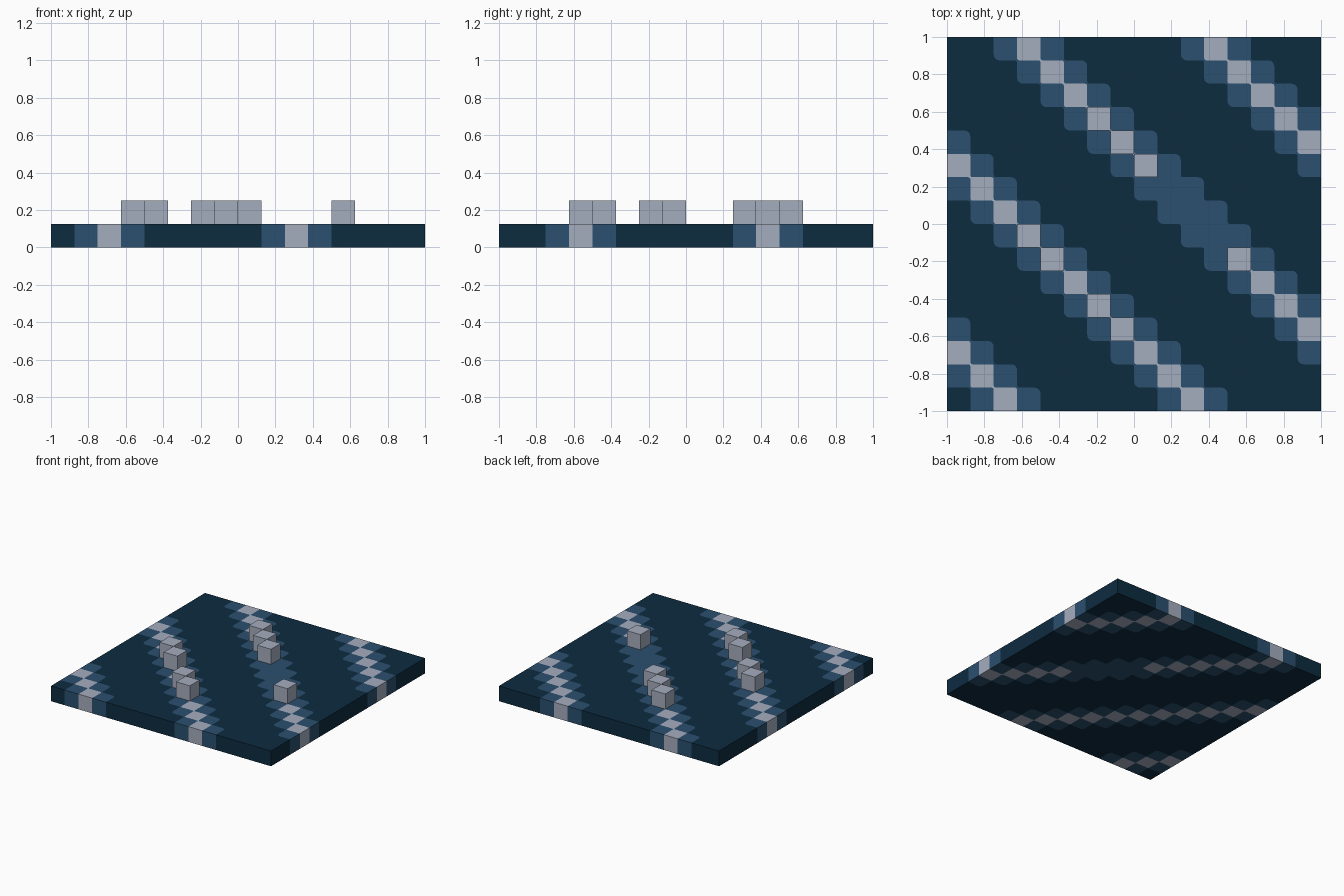
import bpy, bmesh, math

if "Cube" in bpy.data.objects:
    bpy.data.objects.remove(bpy.data.objects["Cube"], do_unlink=True)

N, C, H = 16, 0.125, 0.125          # cells per side, cell size, slab height
DARK, BLUE, PALE = 0, 1, 2


def material(name, rgb):
    m = bpy.data.materials.new(name)
    m.use_nodes = True
    m.diffuse_color = (*rgb, 1)
    bsdf = m.node_tree.nodes["Principled BSDF"]
    bsdf.inputs["Base Color"].default_value = (*rgb, 1)
    bsdf.inputs["Roughness"].default_value = 0.8
    return m


mats = [material("deep navy", (0.004, 0.025, 0.051)),
        material("slate blue", (0.024, 0.080, 0.159)),
        material("pale grey", (0.376, 0.418, 0.515))]


def kind(i, j):
    """Colour of the cell in column i, row j (row 0 at the back)."""
    if not (0 <= i < N and 0 <= j < N):
        return None
    d = (i - j) % 8
    if d == 3:
        gap = i - j == 3 and 6 <= j <= 8     # break in the pale stripe
        return BLUE if gap else PALE
    return BLUE if d in (2, 4) else DARK


def corner_patch(i, j, sx, sy):
    """Colour and radius of a rounded cell corner, or None if it is square."""
    own = kind(i, j)
    a, b = kind(i + sx, j), kind(i, j - sy)
    diag = kind(i + sx, j - sy)
    if a is None or a != b or a == own:
        return None
    if own == BLUE and a == DARK:
        return a, 0.032
    if own == PALE and diag == PALE:
        return None                          # pale squares join here
    return a, 0.012


def finish(name, bm, materials):
    bmesh.ops.remove_doubles(bm, verts=bm.verts, dist=1e-5)
    me = bpy.data.meshes.new(name)
    bm.to_mesh(me)
    bm.free()
    for m in materials:
        me.materials.append(m)
    ob = bpy.data.objects.new(name, me)
    bpy.context.collection.objects.link(ob)
    return ob


# Slab: striped cells on the top and underside, with rounded steps
bm = bmesh.new()


def face(points, mat):
    f = bm.faces.new([bm.verts.new(p) for p in points])
    f.material_index = mat


def both_sides(points, mat):
    face([(x, y, H) for x, y in points], mat)
    face([(x, y, 0) for x, y in reversed(points)], mat)


for j in range(N):
    for i in range(N):
        cx, cy = -1 + C * (i + 0.5), 1 - C * (j + 0.5)
        outline = []
        for k, (sx, sy) in enumerate([(1, 1), (-1, 1), (-1, -1), (1, -1)]):
            px, py = cx + sx * C / 2, cy + sy * C / 2
            patch = corner_patch(i, j, sx, sy)
            if not patch:
                outline.append((px, py))
                continue
            col, r = patch
            ox, oy = px - sx * r, py - sy * r
            arc = [(ox + r * math.cos(t), oy + r * math.sin(t))
                   for t in (math.pi / 2 * (k + s / 4) for s in range(5))]
            outline += arc
            both_sides([(px, py)] + arc[::-1], col)
        both_sides(outline, kind(i, j))

# Slab: side walls, one panel per border cell
for k in range(N):
    a, b = -1 + C * k, -1 + C * (k + 1)
    r = N - 1 - k                            # row whose y runs from a to b
    for p, q, mat in [((a, -1), (b, -1), kind(k, N - 1)),
                      ((b, 1), (a, 1), kind(k, 0)),
                      ((1, a), (1, b), kind(N - 1, r)),
                      ((-1, b), (-1, a), kind(0, r))]:
        face([(*p, 0), (*q, 0), (*q, H), (*p, H)], mat)
finish("striped_slab", bm, mats)

# Raised blocks standing on pale cells
blocks = [(6, 3), (7, 4), (8, 5), (12, 9), (3, 8), (4, 9), (6, 11), (7, 12)]
for n, (i, j) in enumerate(blocks, 1):
    bm = bmesh.new()
    bmesh.ops.create_cube(bm, size=C)
    ob = finish(f"raised_block_{n}", bm, [mats[PALE]])
    ob.location = (-1 + C * (i + 0.5), 1 - C * (j + 0.5), H + C / 2)
